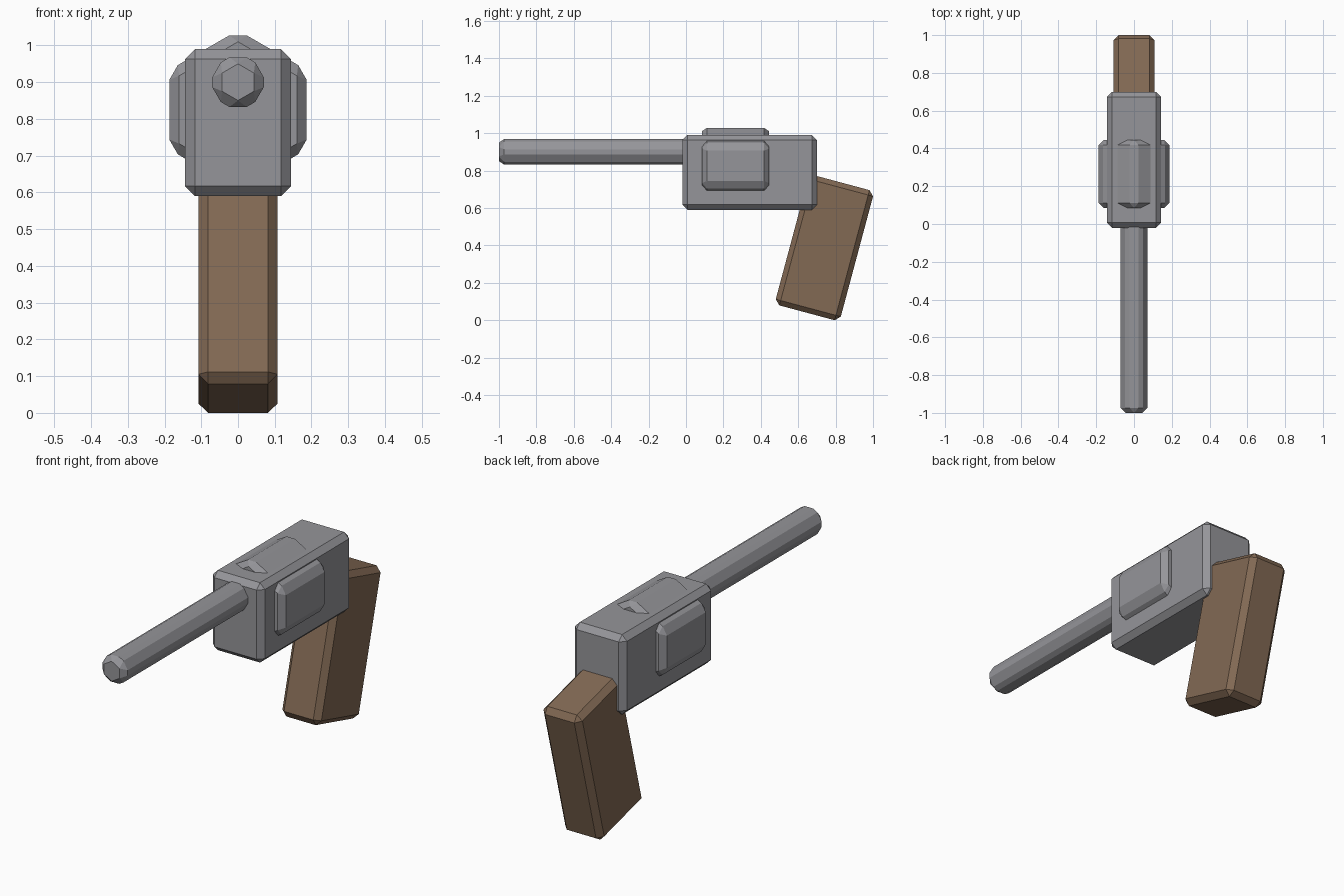
import bpy, bmesh, math
from mathutils import Matrix

if "Cube" in bpy.data.objects:
    bpy.data.objects.remove(bpy.data.objects["Cube"])

BEVEL = 0.027


def material(name, rgb):
    m = bpy.data.materials.new(name)
    m.diffuse_color = (*rgb, 1.0)
    m.use_nodes = True
    m.node_tree.nodes["Principled BSDF"].inputs["Base Color"].default_value = m.diffuse_color
    return m


grey = material("steel grey", (0.30, 0.30, 0.32))
brown = material("grip brown", (0.225, 0.142, 0.088))


def finish(name, bm, mat):
    """Turn a bmesh into a flat-shaded object with chamfered edges."""
    bmesh.ops.recalc_face_normals(bm, faces=bm.faces)
    mesh = bpy.data.meshes.new(name)
    bm.to_mesh(mesh)
    bm.free()
    mesh.materials.append(mat)
    obj = bpy.data.objects.new(name, mesh)
    bpy.context.collection.objects.link(obj)
    mod = obj.modifiers.new("chamfer", 'BEVEL')
    mod.width = BEVEL
    mod.segments = 1
    mod.limit_method = 'NONE'
    return obj


def block(name, size, center, mat, tilt=0.0):
    bm = bmesh.new()
    bmesh.ops.create_cube(bm, size=1, matrix=Matrix.Diagonal((*size, 1)))
    obj = finish(name, bm, mat)
    obj.location = center
    obj.rotation_euler.x = tilt
    return obj


def hex_prism(name, radius, y0, y1, z, mat):
    """Six-sided bar along y with a corner pointing up."""
    bm = bmesh.new()
    angles = [math.radians(60 * i) for i in range(6)]
    ring = [bm.verts.new((radius * math.sin(a), y0, z + radius * math.cos(a))) for a in angles]
    cap = bm.faces.new(ring)
    ext = bmesh.ops.extrude_face_region(bm, geom=[cap], use_keep_orig=True)
    verts = [v for v in ext["geom"] if isinstance(v, bmesh.types.BMVert)]
    bmesh.ops.translate(bm, verts=verts, vec=(0, y1 - y0, 0))
    return finish(name, bm, mat)


# Main body, drum that bulges through it, and barrel
block("body", (0.288, 0.72, 0.40), (0, 0.34, 0.79), grey)
hex_prism("drum", 0.216, 0.085, 0.445, 0.825, grey)
hex_prism("barrel", 0.081, -1.0, 0.08, 0.90, grey)

# Slanted handle, top leaning to the back
block("grip", (0.216, 0.36, 0.72), (0, 0.74, 0.387), brown, tilt=-math.radians(15))
